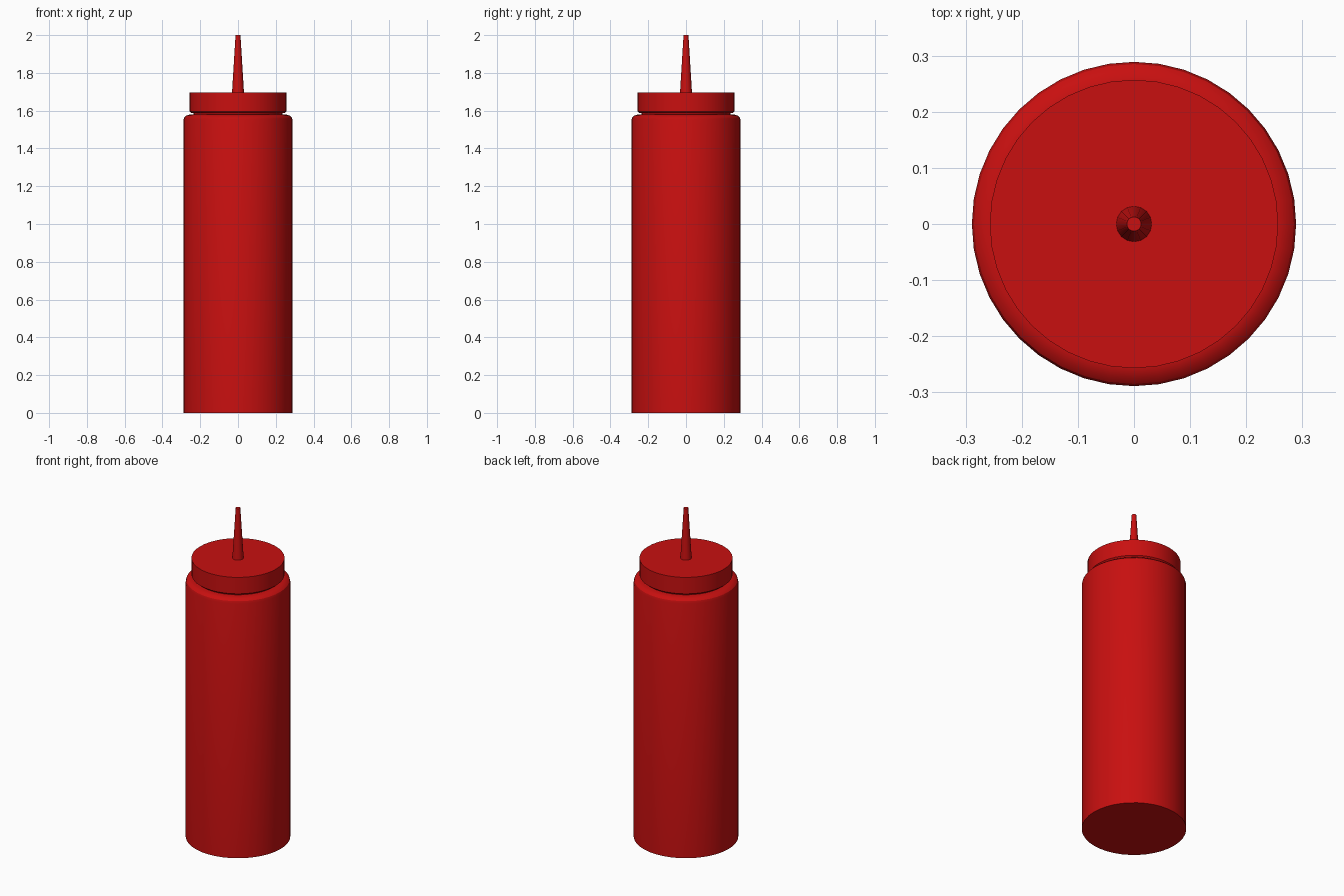
import bpy, bmesh, math

if "Cube" in bpy.data.objects:
    bpy.data.objects.remove(bpy.data.objects["Cube"])

red = bpy.data.materials.new("ketchup red")
red.diffuse_color = (0.58, 0.005, 0.005, 1)
red.use_nodes = True
red.node_tree.nodes["Principled BSDF"].inputs["Base Color"].default_value = red.diffuse_color


def lathe(name, profile, sides):
    """Revolve (radius, height) points around z and cap both ends."""
    bm = bmesh.new()
    rings = []
    for r, z in profile:
        rings.append([bm.verts.new((r * math.cos(2 * math.pi * i / sides),
                                    r * math.sin(2 * math.pi * i / sides), z))
                      for i in range(sides)])
    for a, b in zip(rings, rings[1:]):
        for i in range(sides):
            j = (i + 1) % sides
            bm.faces.new((a[i], a[j], b[j], b[i]))
    bm.faces.new(rings[0][::-1])
    bm.faces.new(rings[-1])
    mesh = bpy.data.meshes.new(name)
    bm.to_mesh(mesh)
    bm.free()
    mesh.materials.append(red)
    obj = bpy.data.objects.new(name, mesh)
    bpy.context.collection.objects.link(obj)
    bpy.context.view_layer.objects.active = obj
    obj.select_set(True)
    bpy.ops.object.shade_smooth_by_angle(angle=math.radians(30))
    obj.select_set(False)
    return obj


# Cylindrical bottle with rounded shoulder and narrow neck
lathe("bottle_body", [(0.289, 0), (0.289, 1.55), (0.285, 1.564),
                      (0.274, 1.574), (0.258, 1.579), (0.236, 1.58),
                      (0.236, 1.60)], 40)
# Screw cap
lathe("cap", [(0.248, 1.588), (0.257, 1.596), (0.257, 1.696)], 40)
# Tapered nozzle
lathe("nozzle", [(0.032, 1.69), (0.013, 2.0)], 16)
